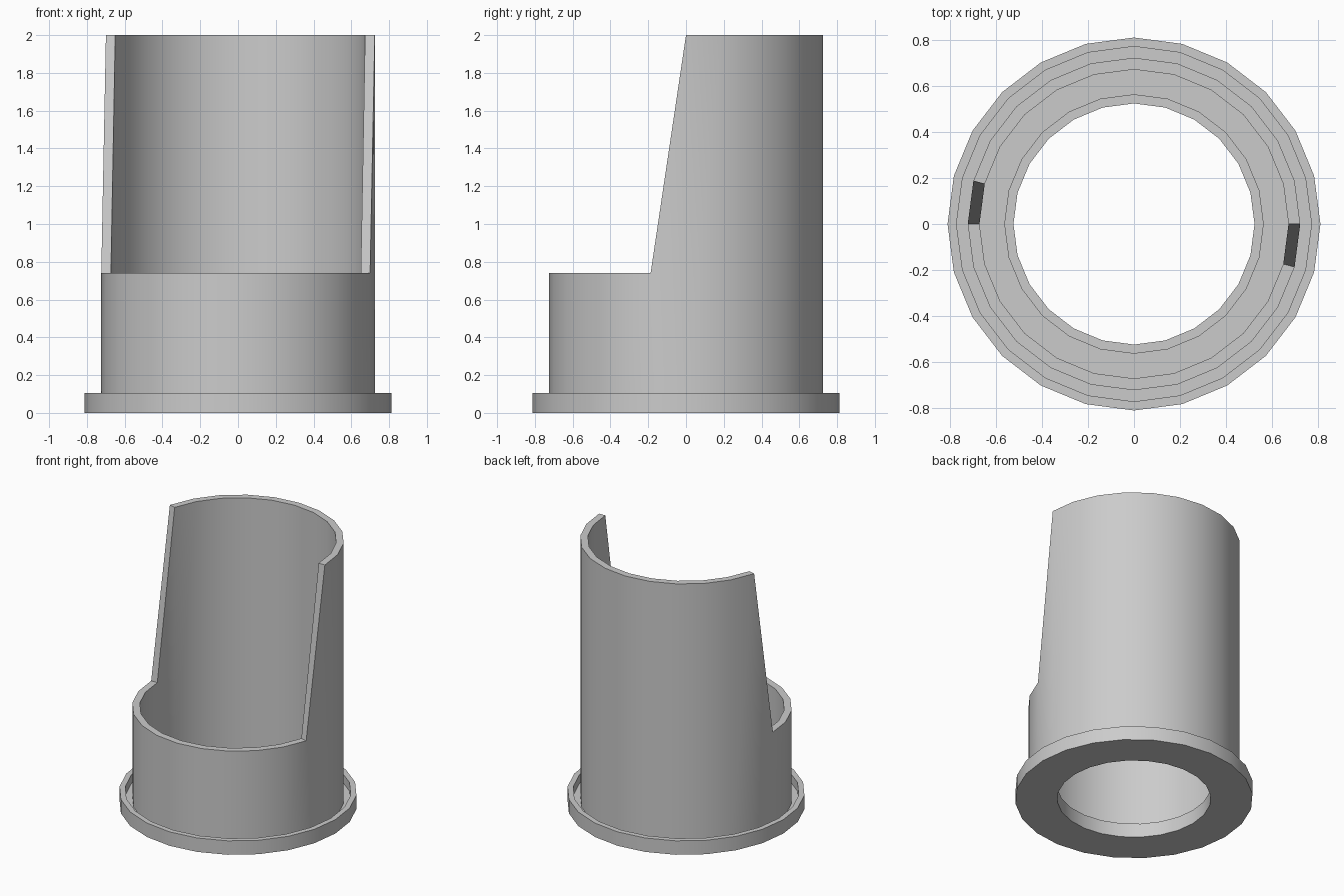
import bpy, bmesh, math

if "Cube" in bpy.data.objects:
    bpy.data.objects.remove(bpy.data.objects["Cube"])

SIDES = 24
LIP_Z, FLOOR_Z = 0.105, 0.04
LOW_Z, HIGH_Z = 0.74, 2.0


def ring_solid(name, section):
    """Revolve a closed (radius, z) section; section(i) gives the points at step i."""
    bm = bmesh.new()
    rings = []
    for i in range(SIDES):
        a = 2 * math.pi * i / SIDES
        rings.append([bm.verts.new((r * math.cos(a), r * math.sin(a), z))
                      for r, z in section(i)])
    n = len(rings[0])
    for i in range(SIDES):
        p, q = rings[i], rings[(i + 1) % SIDES]
        for j in range(n):
            k = (j + 1) % n
            bm.faces.new((p[j], q[j], q[k], p[k]))
    bmesh.ops.recalc_face_normals(bm, faces=bm.faces)
    mesh = bpy.data.meshes.new(name)
    bm.to_mesh(mesh)
    bm.free()
    obj = bpy.data.objects.new(name, mesh)
    bpy.context.collection.objects.link(obj)
    bpy.ops.object.select_all(action='DESELECT')
    obj.select_set(True)
    bpy.context.view_layer.objects.active = obj
    bpy.ops.object.shade_smooth_by_angle(angle=math.radians(30))
    return obj


# Base: channelled ring with an outer and an inner lip
def base_section(i):
    return [(0.525, 0), (0.812, 0), (0.812, LIP_Z), (0.773, LIP_Z),
            (0.773, FLOOR_Z), (0.565, FLOOR_Z), (0.565, LIP_Z), (0.525, LIP_Z)]


# Tube wall: back half tall, front half low, one sloping step on each side
def tube_section(i):
    top = HIGH_Z if i < SIDES // 2 else LOW_Z
    return [(0.673, FLOOR_Z), (0.724, FLOOR_Z), (0.724, top), (0.673, top)]


ring_solid("base_ring", base_section)
ring_solid("cutaway_tube", tube_section)
